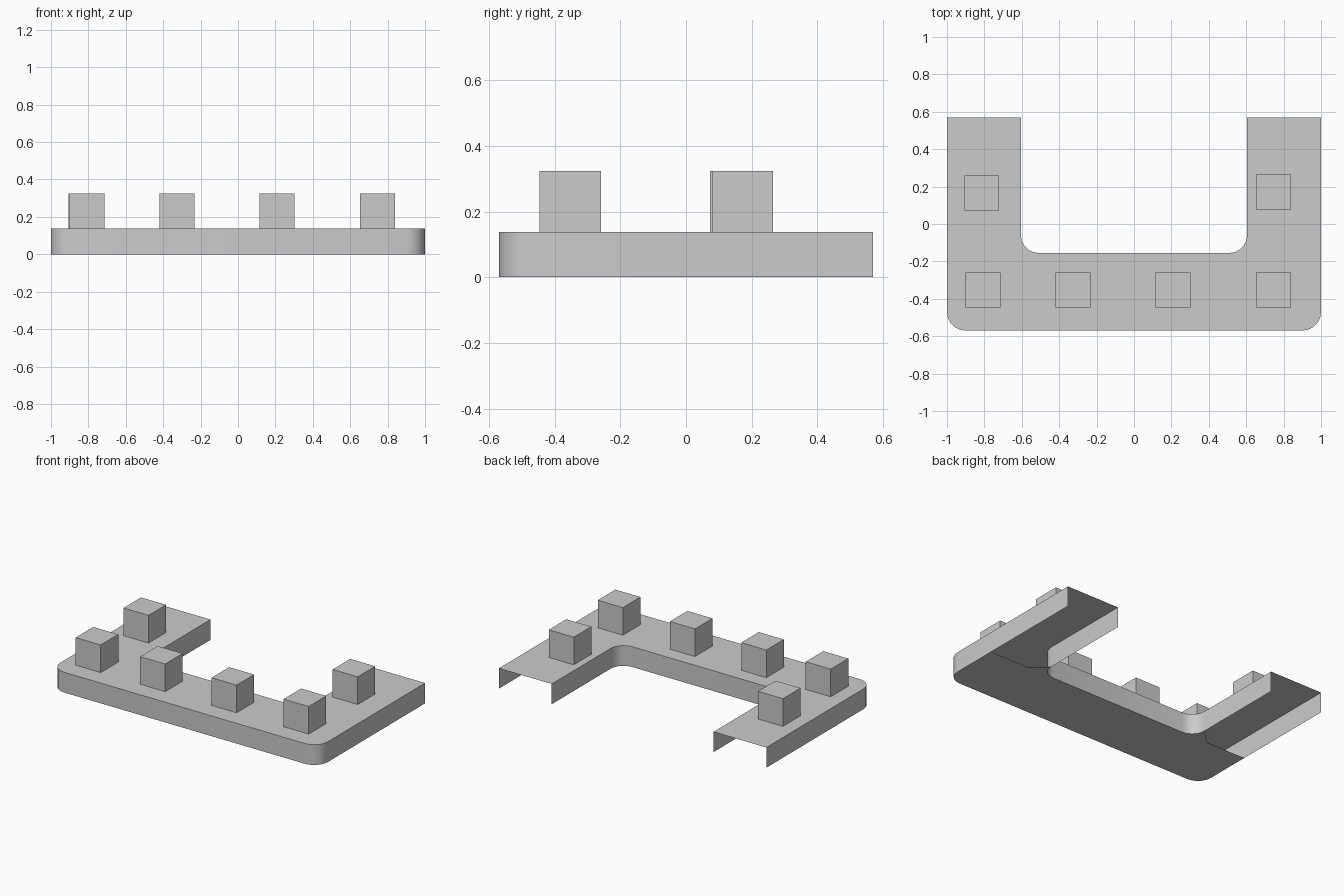
import bpy, bmesh, math

if "Cube" in bpy.data.objects:
    bpy.data.objects.remove(bpy.data.objects["Cube"], do_unlink=True)

GREY = (0.6, 0.6, 0.6, 1.0)
mat = bpy.data.materials.new("light_grey")
mat.use_nodes = True
mat.diffuse_color = GREY
mat.node_tree.nodes["Principled BSDF"].inputs["Base Color"].default_value = GREY

PLATE_Z = 0.137   # top of the counter
CUBE = 0.187      # edge length of the blocks
BACK, INNER_Y, FRONT = 0.57, -0.155, -0.57
INNER_X = 0.605


def arc(cx, cy, r, start, end, steps=5):
    """Points on a rounded corner, angles in degrees."""
    angles = [math.radians(start + (end - start) * i / steps) for i in range(steps + 1)]
    return [(cx + r * math.cos(a), cy + r * math.sin(a)) for a in angles]


def finish(name, bm):
    mesh = bpy.data.meshes.new(name)
    bm.to_mesh(mesh)
    bm.free()
    mesh.materials.append(mat)
    obj = bpy.data.objects.new(name, mesh)
    bpy.context.collection.objects.link(obj)
    return obj


# U-shaped counter: outer and inner outlines, open at the back ends
outer = ([(-1, BACK), (-1, INNER_Y)]
         + arc(-0.9, FRONT + 0.1, 0.1, 180, 270)
         + arc(0.9, FRONT + 0.1, 0.1, 270, 360)
         + [(1, INNER_Y), (1, BACK)])
inner = ([(INNER_X, BACK)]
         + arc(INNER_X - 0.095, INNER_Y + 0.095, 0.095, 0, -90)
         + arc(-INNER_X + 0.095, INNER_Y + 0.095, 0.095, 270, 180)
         + [(-INNER_X, BACK)])

bm = bmesh.new()


def ring(points, z):
    return [bm.verts.new((x, y, z)) for x, y in points]


outer_top, outer_low = ring(outer, PLATE_Z), ring(outer, 0)
inner_top, inner_low = ring(inner, PLATE_Z), ring(inner, 0)

# Top surface and side walls
bm.faces.new(outer_top + inner_top)
for low, top in ((outer_low, outer_top), (inner_low, inner_top)):
    for i in range(len(low) - 1):
        bm.faces.new((low[i], low[i + 1], top[i + 1], top[i]))

# Underside closes the front run only; the arms stay open below
notch = ring([(0.71, INNER_Y), (-0.71, INNER_Y)], 0)
underside = outer_low[1:-1] + [notch[0]] + inner_low[1:-1] + [notch[1]]
bm.faces.new(underside[::-1])

counter = finish("counter", bm)
bpy.ops.object.select_all(action='DESELECT')
counter.select_set(True)
bpy.context.view_layer.objects.active = counter
bpy.ops.object.shade_smooth_by_angle(angle=math.radians(30))

# Blocks standing on the counter, open where they meet it
blocks = {
    "front_block_1": (-0.808, -0.352),
    "front_block_2": (-0.326, -0.352),
    "front_block_3": (0.208, -0.352),
    "front_block_4": (0.747, -0.352),
    "right_arm_block": (-0.814, 0.167),
    "left_arm_block": (0.747, 0.172),
}
for name, (x, y) in blocks.items():
    bm = bmesh.new()
    bmesh.ops.create_cube(bm, size=CUBE)
    bm.normal_update()
    base = [f for f in bm.faces if f.normal.z < -0.5]
    bmesh.ops.delete(bm, geom=base, context='FACES_ONLY')
    bmesh.ops.translate(bm, verts=bm.verts, vec=(x, y, PLATE_Z + CUBE / 2))
    finish(name, bm)
